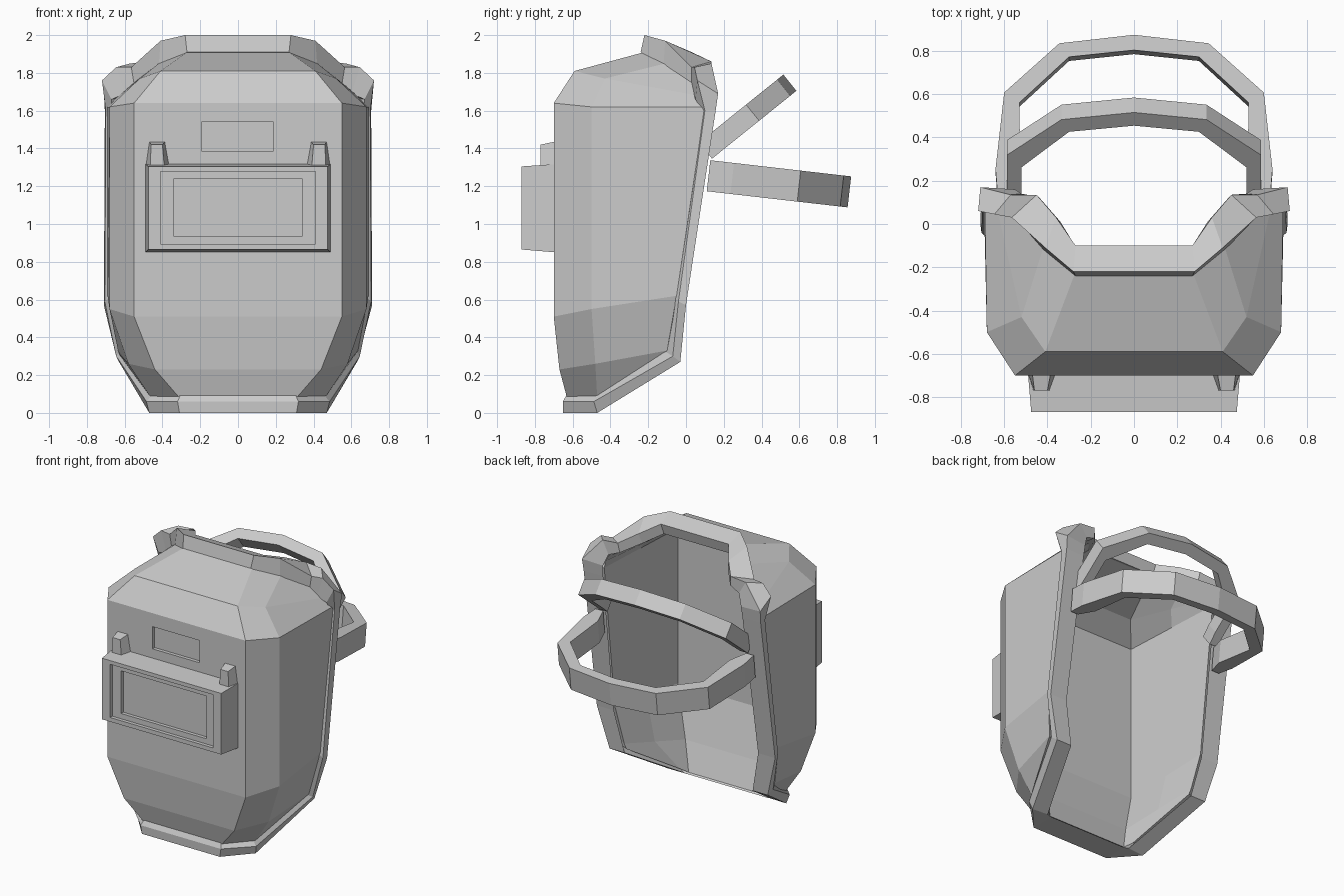
import bpy, bmesh
from mathutils import Vector

if "Cube" in bpy.data.objects:
    bpy.data.objects.remove(bpy.data.objects["Cube"])


def make(name, verts, faces):
    me = bpy.data.meshes.new(name)
    me.from_pydata([tuple(v) for v in verts], [], faces)
    bm = bmesh.new()
    bm.from_mesh(me)
    bmesh.ops.recalc_face_normals(bm, faces=bm.faces)
    bm.to_mesh(me)
    bm.free()
    ob = bpy.data.objects.new(name, me)
    bpy.context.collection.objects.link(ob)
    return ob


def flip(p):
    return (-p[0], p[1], p[2])


def loft(name, sections, closed):
    """Skin four-sided sections into a tube, capped if open."""
    n, k = len(sections), 4
    verts = [p for s in sections for p in s]
    faces = []
    for i in range(n if closed else n - 1):
        a, b = i * k, (i + 1) % n * k
        faces += [(a + j, a + (j + 1) % k, b + (j + 1) % k, b + j) for j in range(k)]
    if not closed:
        faces += [tuple(range(k)), tuple(range((n - 1) * k, n * k))]
    return make(name, verts, faces)


def rect(x0, x1, y, z0, z1):
    return [(x0, y, z0), (x1, y, z0), (x1, y, z1), (x0, y, z1)]


# Mask shell outside: each row holds front corner, side corner and back edge
outer_rows = [
    [(.31, -.63, .08), (.46, -.47, .08), (.63, -.09, .31)],
    [(.44, -.67, .23), (.58, -.48, .26), (.635, -.10, .33)],
    [(.55, -.70, .51), (.68, -.50, .55), (.69, -.05, .62)],
    [(.55, -.70, 1.64), (.68, -.50, 1.62), (.69, .10, 1.62)],
    [(.41, -.59, 1.81), (.52, -.43, 1.77), (.63, .06, 1.68)],
    [(.27, -.22, 1.91), (.42, -.11, 1.85), (.55, .04, 1.75)],
]
# Inside: front corner and back edge only, so the side wall runs straight
inner_ends = [
    ((.315, -.48, .01), (.51, -.05, .29)),
    ((.39, -.55, .20), (.52, -.04, .33)),
    ((.52, -.65, .53), (.575, -.01, .60)),
    ((.52, -.65, 1.65), (.56, .13, 1.65)),
    ((.39, -.50, 1.76), (.55, .13, 1.70)),
    ((.265, -.14, 1.885), (.53, .11, 1.76)),
]
inner_rows = []
for i, (f, r) in enumerate(inner_ends):
    mid = (Vector(f) + Vector(r)) / 2
    if i == 0:
        mid = Vector((.36, -.44, .04))
    elif i == 5:
        mid = Vector((.40, .04, 1.82))
    inner_rows.append([f, tuple(mid), r])

verts = []
for r in outer_rows + inner_rows:
    verts += [flip(p) for p in reversed(r)] + list(r)
R, C = 6, 6
faces = []
for base in (0, R * C):
    faces += [(base + i * C + j, base + i * C + j + 1,
               base + (i + 1) * C + j + 1, base + (i + 1) * C + j)
              for i in range(R - 1) for j in range(C - 1)]
loop = ([j for j in range(C)] + [i * C + C - 1 for i in range(1, R)]
        + [(R - 1) * C + j for j in range(C - 2, -1, -1)]
        + [i * C for i in range(R - 2, 0, -1)])
for a, b in zip(loop, loop[1:] + loop[:1]):
    faces.append((a, b, b + R * C, a + R * C))
shell = make("mask_shell", verts, faces)

# Shallow label recess cut into the forehead
bpy.ops.mesh.primitive_cube_add(size=1, location=(-.003, -.70, 1.463))
cutter = bpy.context.object
cutter.name = "recess_cutter"
cutter.scale = (.376, .05, .16)
cut = shell.modifiers.new("recess", 'BOOLEAN')
cut.operation = 'DIFFERENCE'
cut.solver = 'EXACT'
cut.object = cutter
bpy.context.view_layer.update()
deps = bpy.context.evaluated_depsgraph_get()
baked = bpy.data.meshes.new_from_object(shell.evaluated_get(deps))
shell.modifiers.clear()
shell.data = baked
bpy.data.objects.remove(cutter)

# Rim: front inner, front outer, back outer, back inner points per station
half = [
    [(.27, -.24, 1.91), (.28, -.22, 2.0), (.27, -.10, 1.955), (.26, -.12, 1.88)],
    [(.42, -.12, 1.83), (.41, -.11, 1.97), (.36, .03, 1.91), (.34, .01, 1.84)],
    [(.55, .03, 1.74), (.565, .03, 1.83), (.45, .135, 1.86), (.44, .125, 1.79)],
    [(.60, .04, 1.69), (.645, .045, 1.83), (.57, .135, 1.85), (.52, .14, 1.76)],
    [(.67, .05, 1.66), (.72, .06, 1.76), (.71, .17, 1.69), (.55, .16, 1.68)],
    [(.67, .085, 1.60), (.70, .10, 1.60), (.705, .157, 1.60), (.555, .15, 1.60)],
    [(.67, -.07, .62), (.705, -.04, .59), (.71, .0, .57), (.575, .0, .57)],
    [(.63, -.11, .325), (.645, -.07, .30), (.63, -.03, .27), (.51, -.03, .27)],
    [(.455, -.478, .095), (.485, -.488, .06), (.47, -.47, .0), (.345, -.465, .005)],
    [(.305, -.632, .095), (.32, -.652, .06), (.31, -.65, .0), (.31, -.47, .0)],
]
loft("mask_rim", half + [[flip(p) for p in s] for s in reversed(half)], True)

# Lens frame: tapered box with two stepped recesses
steps = [
    rect(-.49, .49, -.69, .85, 1.317),
    rect(-.475, .475, -.87, .865, 1.305),
    rect(-.41, .41, -.87, .895, 1.278),
    rect(-.41, .41, -.845, .895, 1.278),
    rect(-.34, .34, -.845, .933, 1.24),
    rect(-.34, .34, -.82, .933, 1.24),
]
loft("lens_frame", steps, False)

# Hinge clips above the lens frame
for side, label in ((1, "right"), (-1, "left")):
    back = [(.36, -.69, 1.30), (.49, -.69, 1.30), (.47, -.69, 1.437), (.385, -.69, 1.437)]
    front = [(.39, -.77, 1.30), (.465, -.77, 1.30), (.46, -.77, 1.42), (.40, -.77, 1.42)]
    loft("hinge_clip_" + label,
         [[(x * side, y, z) for x, y, z in s] for s in (back, front)], False)


def headband(name, start, end, width, outer, inner):
    """Strap in a tilted plane; points are (x, fraction of reach)."""
    a, b = Vector((0, *start)), Vector((0, *end))
    d = b - a
    w = Vector((0, -d.z, d.y)).normalized() * width / 2

    def station(o, i, s):
        po = a + d * o[1] + Vector((s * o[0], 0, 0))
        pi = a + d * i[1] + Vector((s * i[0], 0, 0))
        return [po - w, po + w, pi + w, pi - w]

    pairs = list(zip(outer, inner))
    secs = [station(o, i, 1) for o, i in pairs]
    secs += [station(o, i, -1) for o, i in reversed(pairs[:-1])]
    loft(name, secs, False)


# Rear strap and raised crown strap
headband("rear_headband", (.08, 1.26), (.865, 1.17), .165,
         [(.63, .05), (.64, .21), (.60, .66), (.345, .95), (0, 1.0)],
         [(.57, .05), (.525, .21), (.53, .60), (.30, .87), (0, .91)])
headband("crown_headband", (.08, 1.37), (.55, 1.748), .11,
         [(.59, .05), (.588, .2), (.588, .58), (.335, .93), (0, 1.0)],
         [(.53, .05), (.52, .2), (.52, .46), (.30, .81), (0, .87)])
